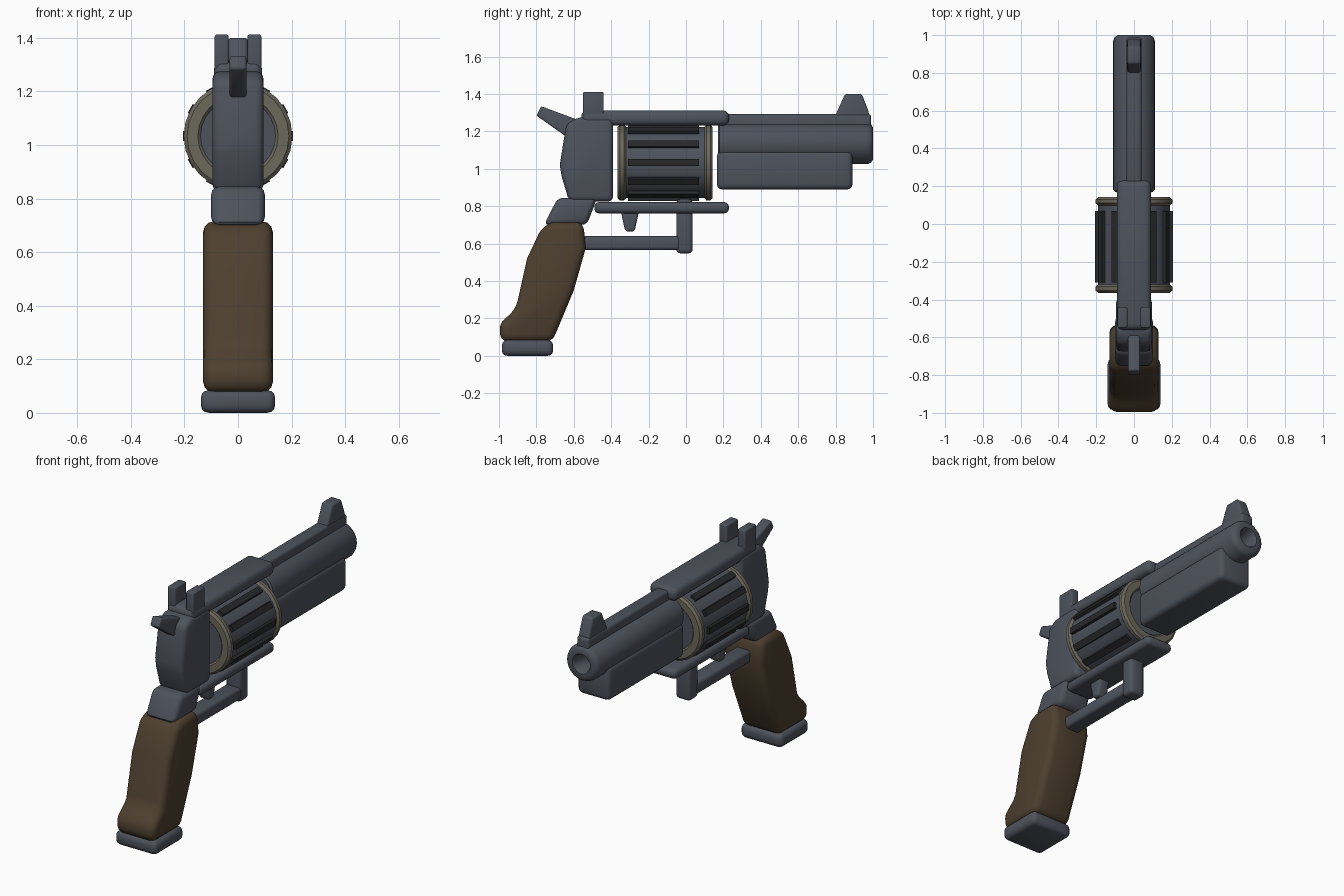
import bpy, bmesh, math
from mathutils import Matrix, Vector

if "Cube" in bpy.data.objects:
    bpy.data.objects.remove(bpy.data.objects["Cube"], do_unlink=True)


def material(name, rgb):
    m = bpy.data.materials.new(name)
    m.use_nodes = True
    color = (*rgb, 1)
    m.diffuse_color = color
    m.node_tree.nodes["Principled BSDF"].inputs["Base Color"].default_value = color
    return m


steel = material("blued steel", (0.075, 0.085, 0.107))
wood = material("dark walnut", (0.075, 0.050, 0.028))
bronze = material("dull bronze", (0.150, 0.138, 0.105))
black = material("black flute", (0.020, 0.021, 0.023))


def finish(name, bm, mat):
    bmesh.ops.recalc_face_normals(bm, faces=bm.faces[:])
    mesh = bpy.data.meshes.new(name)
    bm.to_mesh(mesh)
    bm.free()
    mesh.materials.append(mat)
    obj = bpy.data.objects.new(name, mesh)
    bpy.context.collection.objects.link(obj)
    bpy.ops.object.select_all(action='DESELECT')
    obj.select_set(True)
    bpy.context.view_layer.objects.active = obj
    bpy.ops.object.shade_smooth_by_angle(angle=math.radians(40))
    return obj


def plate(name, outline, half, mat, bevel=0.02, x=0):
    """Extrude a side outline (y, z) across x and round its edges."""
    bm = bmesh.new()
    face = bm.faces.new([bm.verts.new((x - half, y, z)) for y, z in outline])
    new = bmesh.ops.extrude_face_region(bm, geom=[face])["geom"]
    verts = [v for v in new if isinstance(v, bmesh.types.BMVert)]
    bmesh.ops.translate(bm, verts=verts, vec=(2 * half, 0, 0))
    bmesh.ops.recalc_face_normals(bm, faces=bm.faces[:])
    edges = [e for e in bm.edges if e.calc_face_angle(0) > 0.45]
    bmesh.ops.bevel(bm, geom=edges, offset=bevel, segments=3, profile=0.5,
                    affect='EDGES', clamp_overlap=True)
    return finish(name, bm, mat)


def box(name, y0, y1, z0, z1, half, mat=steel, bevel=0.02, x=0):
    return plate(name, [(y0, z0), (y1, z0), (y1, z1), (y0, z1)], half, mat, bevel, x)


def lathe(name, profile, z, mat, steps=24, closed=False):
    """Turn a (radius, y) profile around a lengthwise axis at height z."""
    bm = bmesh.new()
    verts = [bm.verts.new((r, y, z)) for r, y in profile]
    pairs = list(zip(verts, verts[1:]))
    if closed:
        pairs.append((verts[-1], verts[0]))
    edges = [bm.edges.new(p) for p in pairs]
    bmesh.ops.spin(bm, geom=verts + edges, cent=(0, 0, z), axis=(0, 1, 0),
                   angle=math.tau, steps=steps)
    bmesh.ops.remove_doubles(bm, verts=bm.verts[:], dist=0.0005)
    return finish(name, bm, mat)


# Barrel with bored muzzle, lug, rib and front sight
lathe("barrel", [(0, 0.17), (0.1, 0.17), (0.11, 0.18), (0.11, 0.97), (0.102, 0.99),
                 (0.085, 1.0), (0.06, 1.0), (0.052, 0.99), (0.052, 0.88), (0, 0.88)],
      1.135, steel, 32)
box("barrel_lug", 0.165, 0.89, 0.89, 1.095, 0.108, bevel=0.028)
box("barrel_rib", 0.17, 0.99, 1.20, 1.292, 0.04, bevel=0.015)
plate("front_sight", [(0.79, 1.25), (0.985, 1.25), (0.975, 1.31), (0.94, 1.4),
                      (0.85, 1.4), (0.805, 1.3)], 0.036, steel, 0.012)

# Frame: straps, recoil block and grip neck
box("top_strap", -0.56, 0.23, 1.232, 1.312, 0.09, bevel=0.03)
box("bottom_strap", -0.49, 0.23, 0.762, 0.822, 0.09, bevel=0.025)
plate("recoil_block", [(-0.39, 0.825), (-0.39, 1.275), (-0.58, 1.275), (-0.64, 1.24),
                       (-0.675, 1.02), (-0.665, 0.96), (-0.625, 0.825)],
      0.095, steel, 0.028)
plate("grip_neck", [(-0.475, 0.845), (-0.685, 0.845), (-0.76, 0.7), (-0.53, 0.7)],
      0.1, steel, 0.03)

# Sights and hammer
for side, x in (("left", 0.061), ("right", -0.061)):
    box("rear_sight_" + side, -0.55, -0.44, 1.26, 1.412, 0.026, bevel=0.008, x=x)
plate("hammer", [(-0.8, 1.285), (-0.775, 1.335), (-0.56, 1.255), (-0.56, 1.13),
                 (-0.63, 1.165)], 0.031, steel, 0.01)

# Revolving cylinder: drum, two rims and twelve flutes
AXIS = 1.033
lathe("drum", [(0, -0.35), (0.15, -0.35), (0.15, -0.33), (0.19, -0.33),
               (0.19, 0.11), (0.15, 0.11), (0.15, 0.125), (0, 0.125)], AXIS, steel)
for name, y0, y1 in (("rear_rim", -0.365, -0.32), ("front_rim", 0.098, 0.142)):
    lathe(name, [(0.14, y0 + 0.01), (0.15, y0), (0.19, y0), (0.203, y0 + 0.012),
                 (0.203, y1 - 0.012), (0.19, y1), (0.15, y1), (0.14, y1 - 0.01)],
          AXIS, bronze, closed=True)
for i in range(12):
    bm = bmesh.new()
    bmesh.ops.create_cube(bm, size=1)
    bmesh.ops.scale(bm, vec=(0.04, 0.38, 0.038), verts=bm.verts[:])
    bmesh.ops.translate(bm, vec=(0.186, -0.12, 0), verts=bm.verts[:])
    turn = Matrix.Rotation(math.tau * i / 12, 4, 'Y')
    bmesh.ops.transform(bm, matrix=Matrix.Translation(Vector((0, 0, AXIS))) @ turn,
                        verts=bm.verts[:])
    finish("flute_%d" % (i + 1), bm, black)

# Trigger and its guard
plate("trigger", [(-0.35, 0.78), (-0.25, 0.78), (-0.275, 0.665), (-0.325, 0.665)],
      0.035, steel, 0.014)
box("guard_bar", -0.6, -0.03, 0.565, 0.64, 0.05, bevel=0.018)
box("guard_post", -0.052, 0.036, 0.548, 0.838, 0.05, bevel=0.022)

# Grip and butt plate
plate("grip", [(-0.71, 0.715), (-0.55, 0.715), (-0.535, 0.58), (-0.6, 0.35),
               (-0.715, 0.075), (-0.99, 0.075), (-1.0, 0.17), (-0.91, 0.25),
               (-0.85, 0.52), (-0.77, 0.69)], 0.13, wood, 0.04)
box("butt_plate", -0.985, -0.71, 0, 0.085, 0.139, bevel=0.03)
